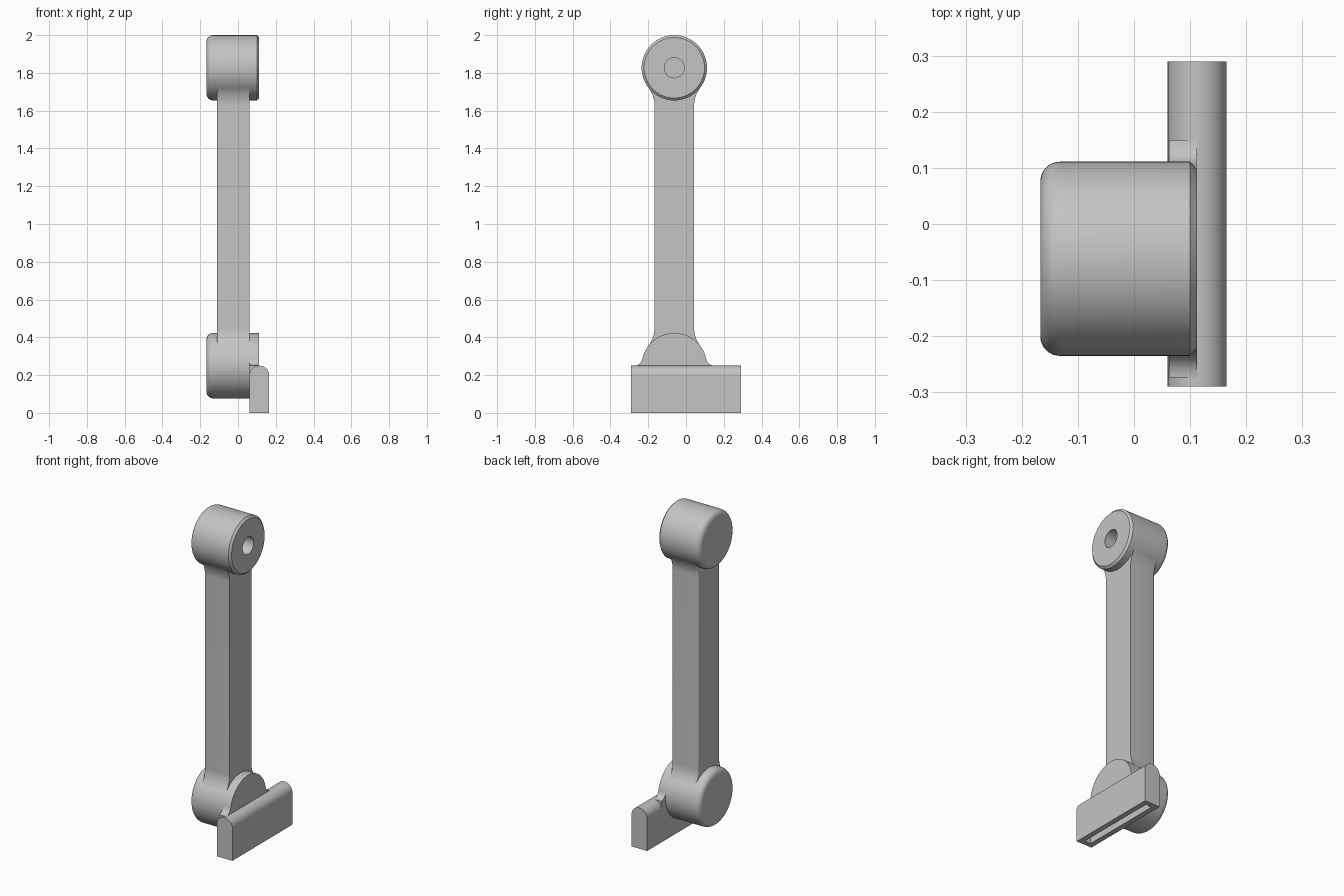
import bpy, bmesh
from math import pi, sin, cos, atan2, hypot, radians
from mathutils import Vector

cube = bpy.data.objects.get("Cube")
if cube:
    bpy.data.objects.remove(cube, do_unlink=True)

grey = bpy.data.materials.new("plain grey")
grey.use_nodes = True
grey.diffuse_color = (0.55, 0.55, 0.55, 1)
grey.node_tree.nodes["Principled BSDF"].inputs["Base Color"].default_value = grey.diffuse_color

CY, LOW, HIGH = -0.062, 0.25, 1.827      # hub axis positions
R = 0.173                                # hub radius
INNER, OUTER, FACE = -0.167, 0.112, 0.06  # x of hub ends and shaft face


def finish(name, bm):
    bmesh.ops.remove_doubles(bm, verts=bm.verts, dist=1e-5)
    bmesh.ops.recalc_face_normals(bm, faces=bm.faces)
    mesh = bpy.data.meshes.new(name)
    bm.to_mesh(mesh)
    bm.free()
    mesh.materials.append(grey)
    obj = bpy.data.objects.new(name, mesh)
    bpy.context.collection.objects.link(obj)
    bpy.ops.object.select_all(action="DESELECT")
    obj.select_set(True)
    bpy.context.view_layer.objects.active = obj
    bpy.ops.object.shade_smooth_by_angle(angle=radians(30))
    return obj


def prism(points, sweep):
    bm = bmesh.new()
    face = bm.faces.new([bm.verts.new(p) for p in points])
    new = bmesh.ops.extrude_face_region(bm, geom=[face])["geom"]
    bmesh.ops.translate(bm, vec=sweep, verts=[g for g in new if isinstance(g, bmesh.types.BMVert)])
    return bm


def arc(cx, cy, r, a0, a1, n=12):
    return [(cx + r * cos(a0 + (a1 - a0) * i / n), cy + r * sin(a0 + (a1 - a0) * i / n))
            for i in range(n + 1)]


def hub(name, z, end):
    # rounded inner rim, then the given outer end, turned about x
    rim = arc(INNER + 0.035, R - 0.035, 0.035, pi, pi / 2, 8)
    profile = [(INNER, 0)] + rim + end
    bm = bmesh.new()
    verts = [bm.verts.new((x, CY, z + r)) for x, r in profile]
    edges = [bm.edges.new(pair) for pair in zip(verts, verts[1:])]
    bmesh.ops.spin(bm, geom=verts + edges, cent=(0, CY, z), axis=(1, 0, 0),
                   angle=2 * pi, steps=64, use_merge=True)
    finish(name, bm)


# Upper hub with chamfer and blind hole, lower hub with a plain end
hub("upper_hub", HIGH, [(OUTER - 0.012, R), (OUTER, R - 0.013), (OUTER, 0.053),
                        (-0.06, 0.053), (-0.06, 0)])
hub("lower_hub", LOW, [(OUTER, R), (OUTER, 0)])

# Shaft with flared ends that blend into both hubs
HALF, FILLET, RISE = 0.105, 0.155, 0.2
turn = atan2(RISE, HALF + FILLET)
flare = arc(HALF + FILLET, RISE, FILLET, pi + turn, pi)
right = [(y, LOW + h) for y, h in flare] + [(y, HIGH - h) for y, h in reversed(flare)]
outline = right + [(-y, z) for y, z in reversed(right)]
bm = prism([(-0.112, CY + y, z) for y, z in outline], Vector((FACE + 0.112, 0, 0)))
rounded = [e for e in bm.edges if all(v.co.x < -0.11 for v in e.verts)]
bmesh.ops.bevel(bm, geom=rounded, offset=0.012, segments=4, profile=0.5, affect="EDGES")
finish("shaft", bm)

# Foot bar with round top and a shallow slot underneath
MID, WIDE = 0.1125, 0.0525
section = [(MID + WIDE, 0)] + arc(MID, LOW - WIDE, WIDE, 0, pi, 20) + [(MID - WIDE, 0)]
bm = prism([(x, -0.29, z) for x, z in section], Vector((0, 0.58, 0)))
bm.normal_update()
bottom = [f for f in bm.faces if all(v.co.z < 0.001 for v in f.verts)]
bmesh.ops.inset_region(bm, faces=bottom, thickness=0.032, use_even_offset=True)
floor = bmesh.ops.extrude_face_region(bm, geom=bottom)["geom"]
bmesh.ops.translate(bm, vec=(0, 0, 0.05),
                    verts=[g for g in floor if isinstance(g, bmesh.types.BMVert)])
bmesh.ops.delete(bm, geom=[f for f in bottom if f.is_valid], context="FACES_ONLY")
finish("foot_bar", bm)

# Small fillets between the lower hub and the top of the foot bar
SPREAD, SMALL = 0.212, 0.043
lift = atan2(SMALL, SPREAD)
curve = arc(SPREAD, SMALL, SMALL, pi + lift, 1.5 * pi, 8)
for side, label in ((1, "back"), (-1, "front")):
    pts = curve + [(SPREAD, -0.05), (0.14, -0.05), (0.14, 0.02)]
    finish(label + "_foot_fillet",
           prism([(FACE + 0.002, CY + side * y, LOW + h) for y, h in pts],
                 Vector((OUTER - FACE - 0.002, 0, 0))))
